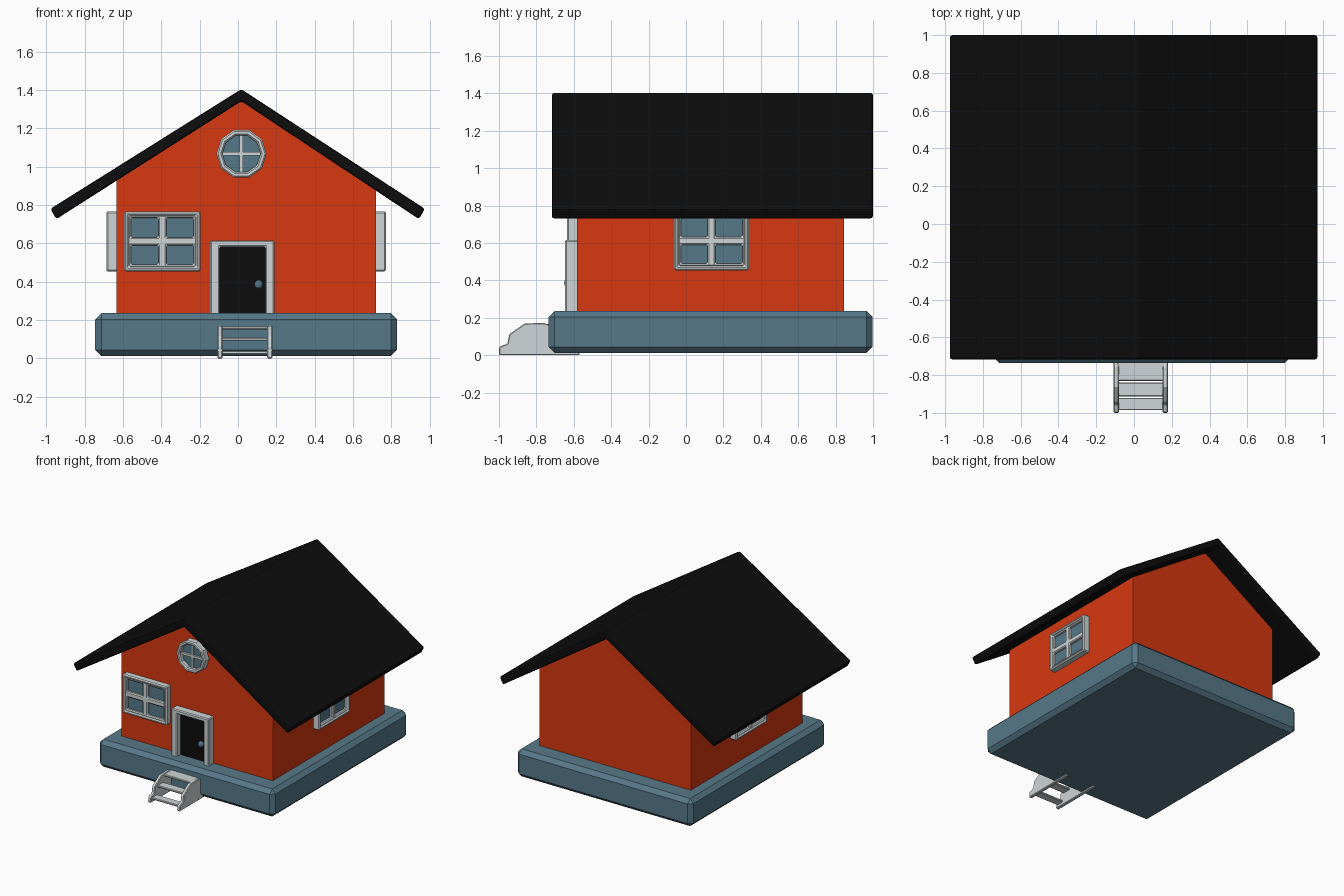
import bpy, bmesh, math
from mathutils import Matrix, Vector

if "Cube" in bpy.data.objects:
    bpy.data.objects.remove(bpy.data.objects["Cube"])


def material(name, rgb):
    m = bpy.data.materials.new(name)
    m.diffuse_color = (*rgb, 1)
    m.use_nodes = True
    m.node_tree.nodes["Principled BSDF"].inputs["Base Color"].default_value = m.diffuse_color
    return m


ORANGE = material("orange_paint", (0.68, 0.04, 0.005))
BLACK = material("black", (0.004, 0.004, 0.004))
BLUE = material("slate_blue", (0.095, 0.19, 0.25))
WHITE = material("pale_grey", (0.62, 0.67, 0.68))


def finish(name, bm, mat, bevel=0.0, segments=1, matrix=None):
    bmesh.ops.remove_doubles(bm, verts=bm.verts, dist=1e-5)
    bmesh.ops.recalc_face_normals(bm, faces=bm.faces)
    me = bpy.data.meshes.new(name)
    bm.to_mesh(me)
    bm.free()
    me.materials.append(mat)
    ob = bpy.data.objects.new(name, me)
    bpy.context.collection.objects.link(ob)
    if matrix is not None:
        ob.matrix_world = matrix
    if bevel:
        b = ob.modifiers.new("bevel", 'BEVEL')
        b.width, b.segments = bevel, segments
        b.limit_method, b.angle_limit = 'ANGLE', math.radians(40)
    return ob


def plate(name, polys, y0, y1, mat, **kw):
    """Polygons in the x-z plane, joined and extruded from y0 to y1."""
    bm = bmesh.new()
    for poly in polys:
        bm.faces.new([bm.verts.new((x, y0, z)) for x, z in poly])
    bmesh.ops.remove_doubles(bm, verts=bm.verts, dist=1e-5)
    ext = bmesh.ops.extrude_face_region(bm, geom=bm.faces[:], use_keep_orig=True)
    vs = [g for g in ext["geom"] if isinstance(g, bmesh.types.BMVert)]
    bmesh.ops.translate(bm, verts=vs, vec=(0, y1 - y0, 0))
    return finish(name, bm, mat, **kw)


def box(name, lo, hi, mat, **kw):
    bm = bmesh.new()
    bmesh.ops.create_cube(bm, size=1)
    lo, hi = Vector(lo), Vector(hi)
    for v in bm.verts:
        v.co = [(a + b) / 2 + c * (b - a) for a, b, c in zip(lo, hi, v.co)]
    return finish(name, bm, mat, **kw)


def rect(x0, x1, z0, z1):
    return [(x0, z0), (x1, z0), (x1, z1), (x0, z1)]


def grid_cells(us, vs, keep):
    return [rect(us[i], us[i + 1], vs[j], vs[j + 1])
            for i in range(len(us) - 1) for j in range(len(vs) - 1) if keep(i, j)]


# Foundation, walls and roof
box("foundation", (-0.745, -0.735, 0.013), (0.83, 0.998, 0.236), BLUE, bevel=0.032)
plate("walls", [[(-0.635, 0.2), (0.72, 0.2), (0.72, 0.90), (0.017, 1.35), (-0.635, 0.94)]],
      -0.583, 0.845, ORANGE)
plate("roof", [[(-0.979, 0.781), (0.017, 1.405), (0.975, 0.781),
                (0.944, 0.727), (0.017, 1.342), (-0.948, 0.727)]],
      -0.717, 1.0, BLACK, bevel=0.012, segments=2)


# Four-pane windows, built facing -y and turned to each wall
def window(name, pos, angle):
    m = Matrix.Translation(pos) @ Matrix.Rotation(angle, 4, 'Z')
    w, h, b, c = 0.2, 0.157, 0.024, 0.036
    us, vs = [-w, -w + b, w - b, w], [-h, -h + b, h - b, h]
    plate(name + "_frame", grid_cells(us, vs, lambda i, j: (i, j) != (1, 1)),
          0.01, -0.052, WHITE, bevel=0.008, matrix=m)
    us = [-w + b - 0.004, -w + c, -0.021, 0.021, w - c, w - b + 0.004]
    vs = [-h + b - 0.004, -h + c, -0.021, 0.021, h - c, h - b + 0.004]
    plate(name + "_bars", grid_cells(us, vs, lambda i, j: i % 2 == 0 or j % 2 == 0),
          0.01, -0.044, WHITE, bevel=0.007, matrix=m)
    plate(name + "_glass", [rect(-w + b, w - b, -h + b, h - b)], 0.01, -0.022, BLUE, matrix=m)


window("front_window", (-0.395, -0.583, 0.611), 0)
window("right_window", (0.72, 0.137, 0.611), math.pi / 2)
window("left_window", (-0.635, 0.137, 0.611), -math.pi / 2)

# Round gable window with ten sides
CX, CZ, N = 0.018, 1.068, 10


def ring(r):
    return [(CX + r * math.cos(2 * math.pi * i / N), CZ + r * math.sin(2 * math.pi * i / N))
            for i in range(N)]


outer, inner = ring(0.131), ring(0.1)
plate("round_window_frame",
      [[outer[i], outer[(i + 1) % N], inner[(i + 1) % N], inner[i]] for i in range(N)],
      -0.57, -0.635, WHITE, bevel=0.008)
plate("round_window_glass", [ring(0.104)], -0.57, -0.6, BLUE)
T = 0.009
plate("round_window_upright", [rect(CX - T, CX + T, CZ - 0.1, CZ + 0.1)], -0.57, -0.617, WHITE)
plate("round_window_crossbar", [rect(CX - 0.1, CX + 0.1, CZ - T, CZ + T)], -0.57, -0.616, WHITE)

# Door with frame and knob
plate("door_frame", [[(-0.146, 0.225), (-0.146, 0.616), (0.19, 0.616), (0.19, 0.225),
                      (0.143, 0.225), (0.143, 0.582), (-0.096, 0.582), (-0.096, 0.225)]],
      -0.57, -0.647, WHITE, bevel=0.007)
plate("door", [rect(-0.1, 0.147, 0.225, 0.586)], -0.57, -0.6, BLACK)
bm = bmesh.new()
bmesh.ops.create_uvsphere(bm, u_segments=10, v_segments=6, radius=0.024)
finish("door_knob", bm, BLUE, matrix=Matrix.Translation((0.108, -0.628, 0.386)))
box("door_knob_stem", (0.1, -0.62, 0.378), (0.116, -0.59, 0.394), BLUE)

# Front steps: two side boards (y-z profile turned to face x) and three treads
SIDE = [(-1.0, 0.0), (-0.998, 0.045), (-0.955, 0.062), (-0.945, 0.112), (-0.862, 0.17),
        (-0.76, 0.172), (-0.72, 0.16), (-0.6, 0.02), (-0.57, 0.015), (-0.57, 0.0)]
TURN = Matrix.Rotation(math.pi / 2, 4, 'Z')  # local x -> y, local -y -> x
for side, x in (("left", -0.108), ("right", 0.152)):
    plate(side + "_step_side", [SIDE], -x, -x - 0.028, WHITE, bevel=0.005, matrix=TURN)
for i, (y0, y1, z) in enumerate([(-0.985, -0.92, 0.032), (-0.912, -0.84, 0.102),
                                 (-0.83, -0.73, 0.16)]):
    box("step_tread_%d" % (i + 1), (-0.09, y0, z - 0.009), (0.162, y1, z + 0.007), WHITE,
        bevel=0.004)
